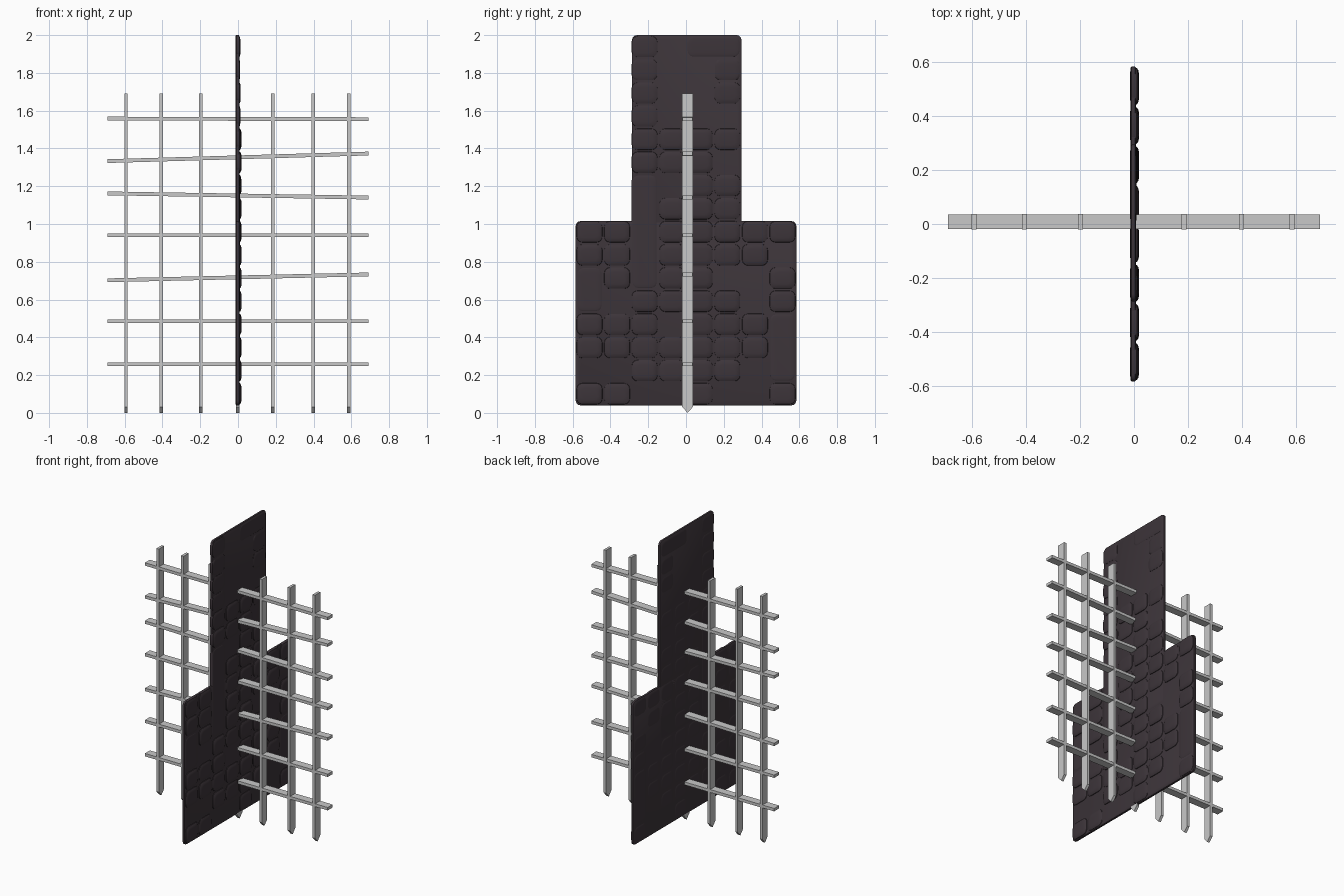
import bpy, bmesh, math

if "Cube" in bpy.data.objects:
    bpy.data.objects.remove(bpy.data.objects["Cube"])

def material(name, rgb):
    m = bpy.data.materials.new(name)
    m.diffuse_color = (*rgb, 1)
    m.use_nodes = True
    m.node_tree.nodes["Principled BSDF"].inputs["Base Color"].default_value = m.diffuse_color
    return m

METAL = material("pale grey metal", (0.58, 0.58, 0.58))
STONE = material("dark plum stone", (0.046, 0.035, 0.042))

def finish(bm, name, mat, smooth=False):
    bmesh.ops.recalc_face_normals(bm, faces=bm.faces)
    me = bpy.data.meshes.new(name)
    bm.to_mesh(me)
    bm.free()
    me.materials.append(mat)
    ob = bpy.data.objects.new(name, me)
    bpy.context.collection.objects.link(ob)
    if smooth:
        bpy.context.view_layer.objects.active = ob
        ob.select_set(True)
        bpy.ops.object.shade_smooth_by_angle(angle=math.radians(40))
        ob.select_set(False)
    return ob

def loft(bm, rings):
    """Skin equal-length rings of points and cap both ends."""
    loops = [[bm.verts.new(p) for p in r] for r in rings]
    n = len(loops[0])
    for a, b in zip(loops, loops[1:]):
        for i in range(n):
            bm.faces.new((a[i], a[(i + 1) % n], b[(i + 1) % n], b[i]))
    bm.faces.new(loops[0])
    bm.faces.new(loops[-1])

def rounded(y0, y1, z0, z1, inset, r, x):
    """Rounded rectangle in the plane at x."""
    y0, y1, z0, z1 = y0 + inset, y1 - inset, z0 + inset, z1 - inset
    pts = []
    for k, (cy, cz) in enumerate([(y1 - r, z1 - r), (y0 + r, z1 - r),
                                  (y0 + r, z0 + r), (y1 - r, z0 + r)]):
        for j in range(4):
            a = math.pi / 2 * (k + j / 3)
            pts.append((x, cy + r * math.cos(a), cz + r * math.sin(a)))
    return pts

# Upright bars with wedge-shaped feet
YF, YB = -0.02, 0.037
bm = bmesh.new()
for x in (-0.593, -0.407, -0.198, -0.002, 0.185, 0.398, 0.586):
    side = [(YF, 1.69), (YF, 0.032), ((YF + YB) / 2, 0), (YB, 0.032), (YB, 1.69)]
    loft(bm, [[(x + s * 0.009, y, z) for y, z in side] for s in (-1, 1)])
finish(bm, "upright_bars", METAL)

# Crossbars, some slightly tilted
bm = bmesh.new()
for zl, zr in ((0.257, 0.257), (0.485, 0.485), (0.702, 0.733), (0.94, 0.94),
               (1.162, 1.14), (1.333, 1.373), (1.558, 1.555)):
    loft(bm, [[(x, y, z + dz) for y, dz in ((-0.018, -0.01), (0.035, -0.01),
                                            (0.035, 0.01), (-0.018, 0.01))]
              for x, z in ((-0.69, zl), (0.69, zr))])
finish(bm, "crossbars", METAL)

# Stone panel backing: wide lower block and narrow tower
W, H, Y0, TOP = 0.146, 0.1225, -0.584, 2.0
def slab(name, y0, y1, z0, z1):
    bm = bmesh.new()
    loft(bm, [rounded(y0, y1, z0, z1, i, 0.025, x)
              for x, i in ((-0.0125, 0.004), (-0.009, 0), (0.004, 0), (0.0075, 0.006))])
    finish(bm, name, STONE, True)
slab("lower_panel", Y0, -Y0, 0.04, 1.015)
slab("upper_panel", -0.285, 0.294, 0.65, TOP)

# Cobbles: R raised single stone, . flat; larger stones are listed after
ROWS = ["  R.....", "  R..R  ", "  R..R  ", "  R.....", "  RRRR  ", "  RRR.  ",
        "  ..RR  ", "  .RRR  ", "RR.RRRRR", "RR.RRRR.", ".R.RR..R", "..RRRR.R",
        "RRR.RRR.", "RRRRRRR.", "..RRRR..", "RR..R..R"]
BIG = [(0, 0, 4, 1, 2), (6, 0, 2, 5, 1), (10, 0, 0, 2, 1), (12, 0, 7, 3, 1)]
PROFILE = [(-0.0145, 0.03), (-0.0135, 0.012), (-0.009, 0.004), (0.004, 0.004),
           (0.011, 0.006), (0.0165, 0.015), (0.019, 0.03)]

def stone(bm, row, col, rows=1, cols=1, lift=1.0):
    y0, z1 = Y0 + col * W, TOP - row * H
    box = (y0, y0 + cols * W, z1 - rows * H, z1)
    loft(bm, [rounded(*box, i, 0.03 if i < 0.02 else 0.02,
                      x if x < 0.005 else 0.004 + (x - 0.004) * lift)
              for x, i in PROFILE])

bm = bmesh.new()
for r, line in enumerate(ROWS):
    for c, ch in enumerate(line):
        if ch == "R":
            stone(bm, r, c, lift=(1.0, 0.75, 0.9)[(r * 2 + c) % 3] * (0.65 if r < 4 else 1))
for r, _, c, nr, nc in BIG:
    stone(bm, r, c, nr, nc, 0.4)
finish(bm, "cobbles", STONE, True)
